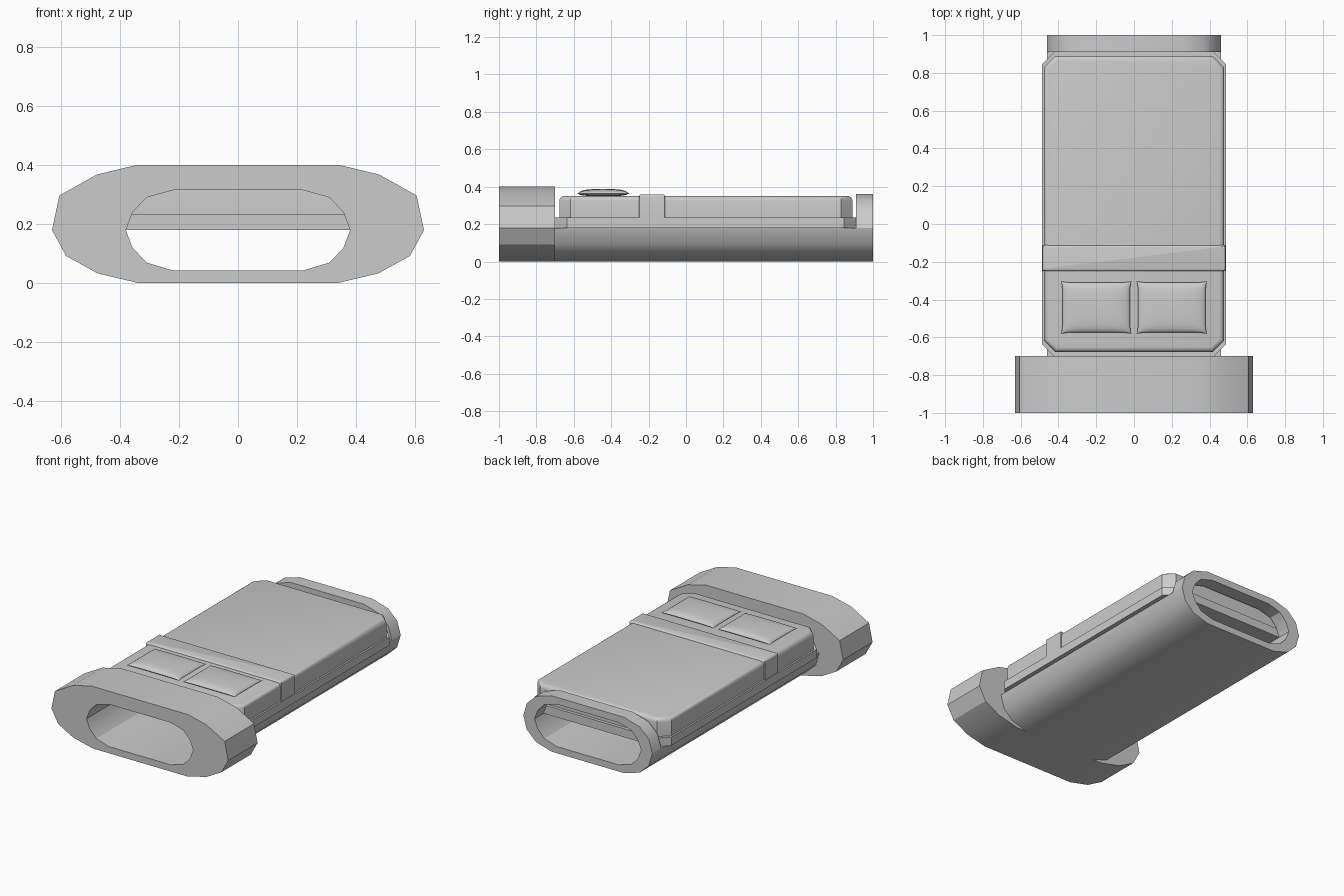
import bpy, bmesh, math

if "Cube" in bpy.data.objects:
    bpy.data.objects.remove(bpy.data.objects["Cube"])


def finish(name, bm, angle=30):
    bmesh.ops.recalc_face_normals(bm, faces=bm.faces[:])
    me = bpy.data.meshes.new(name)
    bm.to_mesh(me)
    bm.free()
    ob = bpy.data.objects.new(name, me)
    bpy.context.collection.objects.link(ob)
    bpy.ops.object.select_all(action='DESELECT')
    ob.select_set(True)
    bpy.context.view_layer.objects.active = ob
    bpy.ops.object.shade_smooth_by_angle(angle=math.radians(angle))
    return ob


def loop_from_half(right):
    # right side listed bottom to top, mirrored to a closed loop
    return right + [(-x, z) for x, z in reversed(right)]


def sweep(name, outer, inner, y0, y1, closed):
    # hollow section along y: full ring, or open trough when not closed
    bm = bmesh.new()
    g = [[bm.verts.new((x, y, z)) for x, z in prof]
         for y in (y0, y1) for prof in (outer, inner)]
    o0, i0, o1, i1 = g
    n = len(outer)
    for i in range(n if closed else n - 1):
        j = (i + 1) % n
        for a, b in ((o0, o1), (o1, i1), (i1, i0), (i0, o0)):
            bm.faces.new((a[i], a[j], b[j], b[i]))
    if not closed:
        for i in (0, n - 1):
            bm.faces.new((o0[i], o1[i], i1[i], i0[i]))
    return finish(name, bm)


def slab(name, hx, y0, y1, z0, z1, cut, round_top=0.0):
    # block with chamfered corners in plan and optional rounded top rim
    pts = [(hx, y0 + cut), (hx, y1 - cut), (hx - cut, y1), (-hx + cut, y1),
           (-hx, y1 - cut), (-hx, y0 + cut), (-hx + cut, y0), (hx - cut, y0)]
    bm = bmesh.new()
    f = bm.faces.new([bm.verts.new((x, y, z0)) for x, y in pts])
    r = bmesh.ops.extrude_face_region(bm, geom=[f])
    for v in r['geom']:
        if isinstance(v, bmesh.types.BMVert):
            v.co.z = z1
    if round_top:
        rim = [e for e in bm.edges if all(v.co.z > z1 - 1e-5 for v in e.verts)]
        bmesh.ops.bevel(bm, geom=rim, offset=round_top, segments=4,
                        profile=0.5, affect='EDGES')
    return finish(name, bm)


def pillow(name, cx, cy, hx, hy, z, up, down, n=16):
    # puffed cushion: two domed grids sharing a pinched outline
    bm = bmesh.new()
    for h in (up, -down):
        rows = []
        for j in range(n + 1):
            v = -math.cos(math.pi * j / n)
            row = []
            for i in range(n + 1):
                u = -math.cos(math.pi * i / n)
                puff = max(0, (1 - u ** 6) * (1 - v ** 6)) ** 0.5
                puff *= 0.75 + 0.25 * (1 - u * u) * (1 - v * v)
                x = u * (hx - 0.008 * (1 - v ** 8))
                y = v * (hy - 0.008 * (1 - u ** 8))
                row.append(bm.verts.new((cx + x, cy + y, z + h * puff)))
            rows.append(row)
        for j in range(n):
            for i in range(n):
                bm.faces.new((rows[j][i], rows[j][i + 1],
                              rows[j + 1][i + 1], rows[j + 1][i]))
    bmesh.ops.remove_doubles(bm, verts=bm.verts[:], dist=1e-5)
    return finish(name, bm, 50)


# Faceted profiles, right half from bottom to top
hole = [(0.22, 0.043), (0.31, 0.07), (0.357, 0.12), (0.38, 0.18),
        (0.357, 0.24), (0.31, 0.29), (0.22, 0.315)]
head = [(0.335, 0), (0.475, 0.033), (0.582, 0.092), (0.63, 0.18),
        (0.605, 0.297), (0.478, 0.368), (0.345, 0.4)]
body = [(0.26, 0), (0.37, 0.033), (0.435, 0.095), (0.46, 0.18),
        (0.435, 0.265), (0.37, 0.327), (0.26, 0.36)]

# Head and foot rings
sweep("headboard_ring", loop_from_half(head), loop_from_half(hole), -1, -0.7, True)
sweep("footboard_ring", loop_from_half(body), loop_from_half(hole), 0.91, 1, True)


# Lower trough joining the rings
def lower(p):
    return [(-x, z) for x, z in reversed(p[:4])] + p[:4]


sweep("bed_trough", lower(body), lower(hole), -0.7, 0.91, False)

# Platform, mattress and folded blanket band
slab("bed_platform", 0.488, -0.7, 0.91, 0.18, 0.235, 0.065)
slab("mattress", 0.477, -0.677, 0.89, 0.235, 0.35, 0.06, 0.025)
slab("blanket_fold", 0.484, -0.25, -0.112, 0.23, 0.359, 0.002, 0.012)

# Pillow pair
for side, label in ((-1, "left"), (1, "right")):
    pillow("pillow_" + label, side * 0.2, -0.442, 0.187, 0.14, 0.363, 0.025, 0.014)
